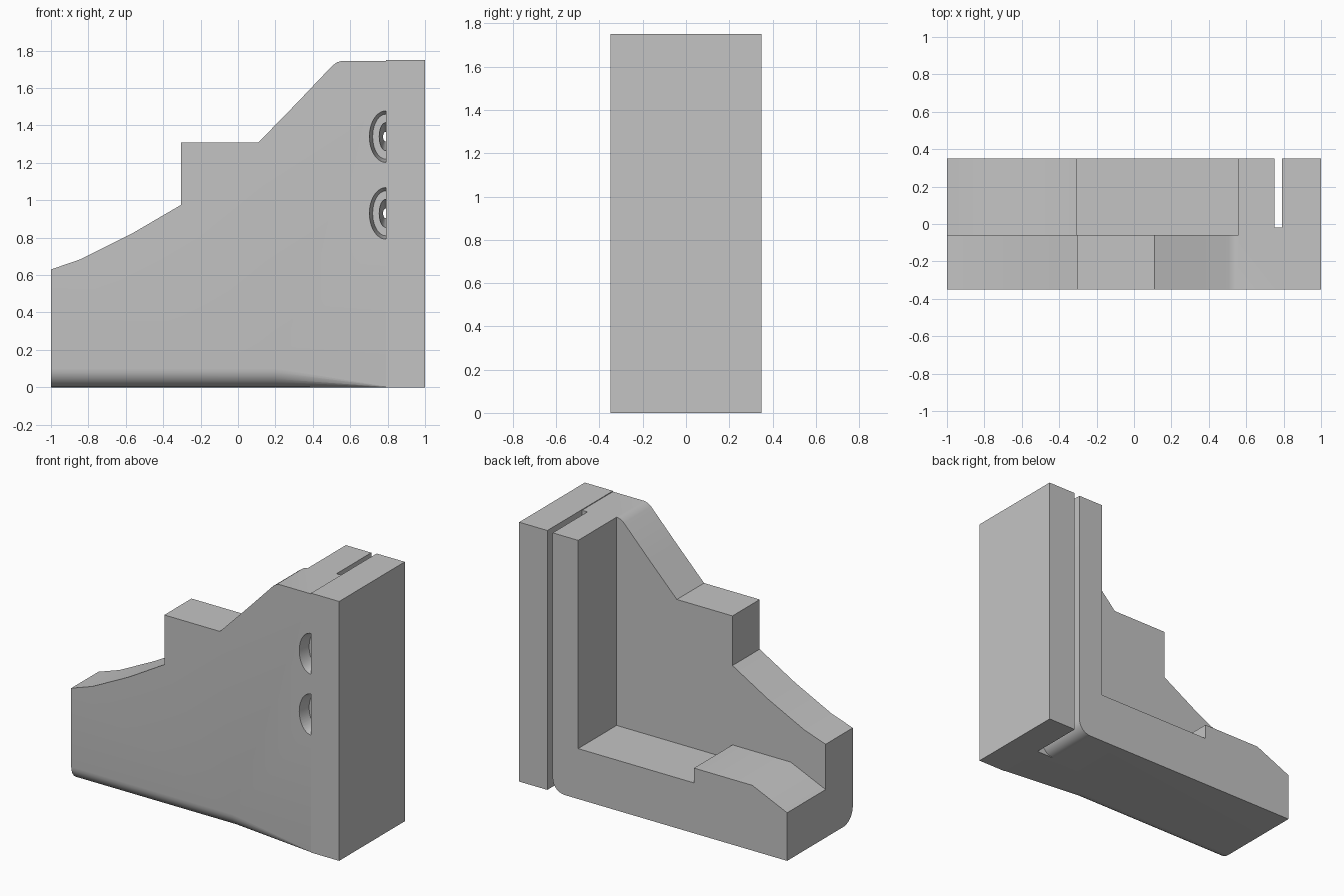
import bpy, bmesh, math

default = bpy.data.objects.get("Cube")
if default:
    bpy.data.objects.remove(default, do_unlink=True)

grey = bpy.data.materials.new("plain grey")
grey.use_nodes = True
colour = (0.55, 0.55, 0.55, 1)
grey.diffuse_color = colour
grey.node_tree.nodes["Principled BSDF"].inputs["Base Color"].default_value = colour


def loft(name, rings):
    """Closed solid through rings that all have the same point count."""
    bm = bmesh.new()
    loops = [[bm.verts.new(p) for p in ring] for ring in rings]
    n = len(loops[0])
    for a, b in zip(loops, loops[1:]):
        for i in range(n):
            j = (i + 1) % n
            bm.faces.new((a[i], a[j], b[j], b[i]))
    bm.faces.new(loops[0])
    bm.faces.new(loops[-1][::-1])
    bmesh.ops.recalc_face_normals(bm, faces=bm.faces)
    mesh = bpy.data.meshes.new(name)
    bm.to_mesh(mesh)
    bm.free()
    mesh.materials.append(grey)
    obj = bpy.data.objects.new(name, mesh)
    bpy.context.collection.objects.link(obj)
    return obj


def prism(name, profile, y0, y1):
    """Extrude an x-z profile along y."""
    return loft(name, [[(x, y, z) for x, z in profile] for y in (y0, y1)])


def arc(cx, cz, r, start, end, steps=8):
    angles = [math.radians(start + (end - start) * i / steps) for i in range(steps + 1)]
    return [(cx + r * math.cos(a), cz + r * math.sin(a)) for a in angles]


def activate(obj):
    bpy.ops.object.select_all(action="DESELECT")
    obj.select_set(True)
    bpy.context.view_layer.objects.active = obj


def cut(target, cutter):
    cutter.hide_render = True
    mod = target.modifiers.new("cut", "BOOLEAN")
    mod.operation = "DIFFERENCE"
    mod.solver = "EXACT"
    mod.object = cutter
    activate(target)
    bpy.ops.object.modifier_apply(modifier=mod.name)
    bpy.data.objects.remove(cutter, do_unlink=True)


# Stepped bracket body with a curved lower slope and an upper ramp
outline = [(-1, 0), (0.79, 0), (0.79, 1.745), (0.555, 1.745), (0.53, 1.738),
           (0.505, 1.72), (0.31, 1.515), (0.11, 1.31), (-0.305, 1.31),
           (-0.305, 0.975), (-0.57, 0.82), (-0.84, 0.685), (-1, 0.63)]
body = prism("bracket_body", outline, -0.35, 0.35)

# Rear recess leaving an upright, a floor and a raised pad
recess = [(0.56, 2), (0.56, 0.34), (-0.305, 0.34), (-0.305, 0.44),
          (-0.74, 0.44), (-1.1, 0.28), (-1.1, 2)]
cut(body, prism("recess_cutter", recess, -0.06, 0.5))

# Vertical slot behind the end plate, with a rounded lower corner
slot = [(0.82, -0.1), (0.82, 2), (0.75, 2)] + arc(0.66, 0.09, 0.09, 0, -90) + [(0.66, -0.1)]
cut(body, prism("slot_cutter", slot, -0.02, 0.5))

# Rounded lower front edge that fades out toward the plate
fillet = []
for x, r in ((-1.1, 0.1), (0.2, 0.1), (0.79, 0.005), (0.8, 0.004)):
    section = [(-0.45, -0.1), (-0.45, r)] + arc(-0.35 + r, r, r, 180, 270) + [(-0.35 + r, -0.1)]
    fillet.append([(x, y, z) for y, z in section])
cut(body, loft("fillet_cutter", fillet))

# Two stepped half-round pockets that open into the slot
for height in (0.93, 1.34):
    rings = []
    for y, rx, rz in ((-0.36, 0.09, 0.14), (-0.27, 0.07, 0.12),
                      (-0.27, 0.035, 0.075), (0.01, 0.012, 0.02)):
        half = [(0.79 + rx * c, y, height + rz * s) for c, s in arc(0, 0, 1, 90, 270, 20)]
        rings.append([(0.82, y, height + rz)] + half + [(0.82, y, height - rz)])
    cut(body, loft("pocket_cutter", rings))

# Flat end plate
plate = prism("end_plate", [(0.79, 0), (1, 0), (1, 1.75), (0.79, 1.75)], -0.35, 0.35)

for part in (body, plate):
    activate(part)
    bpy.ops.object.shade_smooth_by_angle(angle=math.radians(30))
